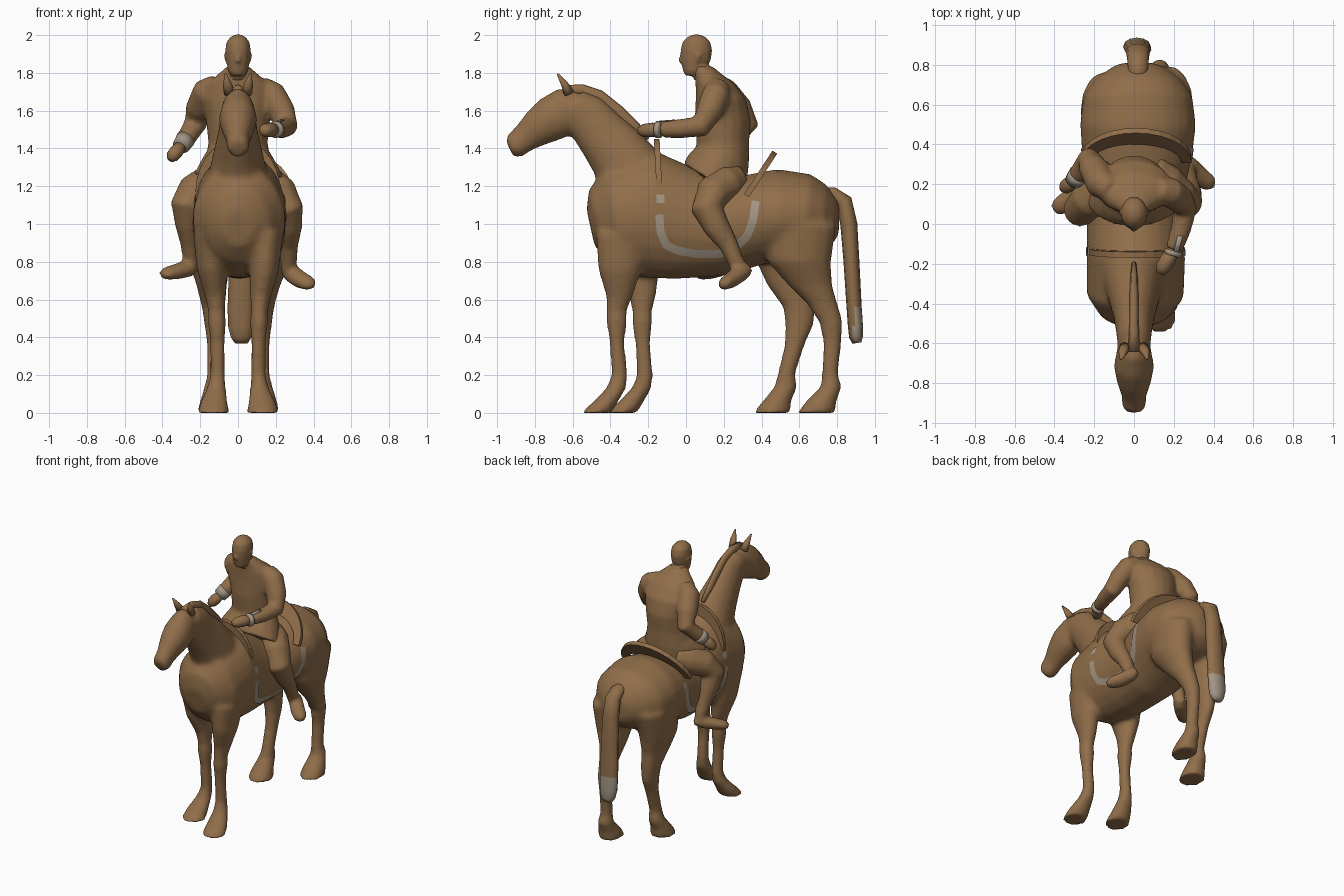
import bpy, bmesh, math
from mathutils import Vector
from mathutils.bvhtree import BVHTree


def material(name, col):
    m = bpy.data.materials.new(name)
    m.diffuse_color = (*col, 1)
    return m


BROWN = material("saddle brown", (0.28, 0.155, 0.068))
GREY = material("worn grey", (0.36, 0.30, 0.23))


def tube(bm, pts, n=14, flat=False):
    """Closed loft through (x, y, z, half width, half depth) rings."""
    cs = [Vector(p[:3]) for p in pts]
    rings = []
    for i, p in enumerate(pts):
        t = (cs[min(i + 1, len(cs) - 1)] - cs[max(i - 1, 0)]).normalized()
        if flat:
            side, deep = Vector((1, 0, 0)), Vector((0, 1, 0))
        else:
            ref = Vector((1, 0, 0)) if abs(t.x) < 0.9 else Vector((0, 1, 0))
            side = (ref - t * t.dot(ref)).normalized()
            deep = t.cross(side)
        rings.append([bm.verts.new(cs[i] + side * p[3] * math.cos(a) + deep * p[4] * math.sin(a))
                      for a in (2 * math.pi * k / n for k in range(n))])
    for a, b in zip(rings, rings[1:]):
        for k in range(n):
            bm.faces.new((a[k], a[(k + 1) % n], b[(k + 1) % n], b[k]))
    bm.faces.new(rings[0])
    bm.faces.new(rings[-1])


def finish(name, bm, mats=(BROWN,), voxel=0, smooth=True, soften=6):
    bmesh.ops.recalc_face_normals(bm, faces=bm.faces)
    me = bpy.data.meshes.new(name)
    bm.to_mesh(me)
    bm.free()
    for m in mats:
        me.materials.append(m)
    for f in me.polygons:
        f.use_smooth = smooth
    ob = bpy.data.objects.new(name, me)
    bpy.context.collection.objects.link(ob)
    if voxel:  # fuse overlapping lofts into one skin
        r = ob.modifiers.new("fuse", 'REMESH')
        r.mode, r.voxel_size, r.use_smooth_shade = 'VOXEL', voxel, True
        s = ob.modifiers.new("soften", 'SMOOTH')
        s.factor, s.iterations = 0.5, soften
    return ob


# Horse: trunk, neck, head and four legs fused together
bm = bmesh.new()
tube(bm, [(0, -.505, .98, .08, .10), (0, -.46, .99, .17, .20), (.005, -.36, 1.02, .245, .295),
          (.01, -.18, 1.05, .247, .337), (.005, 0, 1.0, .243, .297), (.005, .18, .98, .25, .257),
          (.015, .35, 1.02, .278, .242), (.02, .5, 1.05, .292, .242), (.02, .64, 1.04, .275, .225),
          (.02, .73, 1.03, .215, .18), (.02, .79, 1.03, .13, .12), (.02, .81, 1.03, .08, .08)], 24)
tube(bm, [(0, -.19, 1.1, .2, .25), (0, -.285, 1.27, .155, .185), (0, -.38, 1.40, .125, .16),
          (0, -.455, 1.485, .105, .14), (0, -.53, 1.575, .092, .127), (0, -.60, 1.625, .085, .10)], 16)
tube(bm, [(0, -.56, 1.63, .06, .09), (0, -.625, 1.605, .085, .125), (0, -.715, 1.555, .102, .122),
          (0, -.79, 1.505, .087, .10), (0, -.86, 1.45, .062, .076), (0, -.908, 1.412, .064, .07),
          (0, -.935, 1.40, .05, .05)], 16)
fore = [(-.33, .95, .15, .09, .15), (-.35, .75, .14, .077, .115), (-.352, .62, .12, .057, .072),
        (-.367, .54, .113, .046, .054), (-.367, .48, .112, .05, .056), (-.365, .37, .108, .04, .04),
        (-.352, .2, .107, .04, .044), (-.37, .13, .115, .052, .054), (-.425, .06, .127, .074, .067),
        (-.475, 0, .13, .087, .083)]
hind_r = [(.6, 1.0, .18, .12, .2), (.6, .8, .165, .112, .17), (.655, .68, .145, .082, .12),
          (.72, .58, .135, .062, .083), (.768, .48, .13, .052, .064), (.775, .37, .125, .044, .049),
          (.762, .2, .125, .044, .044), (.77, .14, .13, .054, .057), (.715, .06, .135, .074, .082),
          (.69, 0, .135, .087, .103)]
hind_l = [(.57, 1.0, .15, .12, .2), (.54, .8, .15, .112, .17), (.555, .68, .14, .082, .13),
          (.6, .56, .13, .062, .088), (.6, .46, .125, .052, .075), (.575, .36, .12, .044, .054),
          (.53, .2, .12, .044, .047), (.53, .14, .125, .054, .062), (.48, .06, .13, .074, .077),
          (.455, 0, .13, .087, .103)]
for sx, shift, leg in ((1, 0, fore), (-1, .135, fore), (1, 0, hind_r), (-1, 0, hind_l)):
    tube(bm, [(sx * x, y + shift * min(1, (1.25 - z) / .7), z, rx, ry) for y, z, x, rx, ry in leg], 14, True)
horse = finish("horse_body", bm, voxel=.016, soften=10)

# Ears
bm = bmesh.new()
for s in (-1, 1):
    tube(bm, [(s * .045, -.62, 1.69, .03, .028), (s * .055, -.64, 1.735, .025, .02),
              (s * .066, -.68, 1.795, .005, .005)], 8)
finish("horse_ears", bm)

# Mane ridge
bm = bmesh.new()
tube(bm, [(0, -.2, 1.45, .012, .02), (0, -.28, 1.515, .02, .035), (0, -.36, 1.595, .022, .035),
          (0, -.46, 1.675, .022, .035), (0, -.55, 1.71, .025, .03), (0, -.64, 1.71, .03, .025)], 8)
finish("mane", bm)

# Tail, worn grey at the tip
bm = bmesh.new()
tube(bm, [(.02, .70, 1.15, .04, .04), (.02, .78, 1.155, .05, .04), (.02, .835, 1.12, .055, .045),
          (.02, .862, 1.0, .06, .045), (.02, .876, .8, .067, .042), (.015, .89, .56, .07, .04),
          (.015, .897, .46, .068, .04), (.018, .9, .40, .055, .036), (.018, .905, .37, .035, .024)], 12)
for f in bm.faces:
    c = f.calc_center_median()
    f.material_index = int(c.z < .56 and c.y > .885)
finish("tail", bm, (BROWN, GREY))


# Saddle arches, pommel and cantle
def arch(name, cx, w, y, z, dy, dz, inner, thick):
    bm = bmesh.new()
    rows = []
    for k in range(15):
        a = math.pi * (k / 14 - .5)
        rows.append([bm.verts.new((cx + w * q * math.sin(a), y + dy * r * math.cos(a), z + dz * r * math.cos(a)))
                     for q, r in ((1, 1), (.82, inner))])
    for a, b in zip(rows, rows[1:]):
        bm.faces.new((a[0], b[0], b[1], a[1]))
    ob = finish(name, bm, smooth=False)
    m = ob.modifiers.new("thickness", 'SOLIDIFY')
    m.thickness, m.offset = thick, 0


arch("saddle_cantle", .01, .28, .32, 1.15, .15, .23, .62, .03)
arch("saddle_pommel", 0, .225, -.14, 1.17, -.015, .28, .65, .03)

# Saddle cloth border: thin strips laid on the flanks
bpy.context.view_layer.update()
tree = BVHTree.FromObject(horse, bpy.context.evaluated_depsgraph_get())
border = [(-.142, 1.05), (-.135, .96), (-.105, .89), (-.04, .86), (.06, .843), (.18, .845),
          (.26, .875), (.325, .94), (.355, 1.02), (.37, 1.12)]
bm = bmesh.new()
for sx in (-1, 1):
    for path in (border, [(-.135, 1.11), (-.135, 1.155)]):
        ps = [Vector(a).lerp(Vector(b), k / 4) for a, b in zip(path, path[1:]) for k in range(4)]
        ps.append(Vector(path[-1]))
        last = None
        for i, p in enumerate(ps):
            d = (ps[min(i + 2, len(ps) - 1)] - ps[max(i - 2, 0)]).normalized()
            row = []
            for k in (-1, 0, 1):
                q = p + Vector((-d.y, d.x)) * .021 * k
                hit = tree.ray_cast(Vector((sx, q.x, q.y)), Vector((-sx, 0, 0)))
                if hit[0]:
                    n = hit[1] if hit[1].x * sx > 0 else -hit[1]
                    row.append(bm.verts.new(hit[0] + n * .005))
            if len(row) < 3:
                last = None
                continue
            if last:
                for k in (0, 1):
                    bm.faces.new((last[k], row[k], row[k + 1], last[k + 1]))
            last = row
finish("cloth_border", bm, (GREY,))

# Rider coat: torso, skirt and sleeves
bm = bmesh.new()
tube(bm, [(0, .2, 1.2, .18, .12), (0, .19, 1.32, .175, .145), (0, .195, 1.43, .158, .14),
          (0, .195, 1.55, .17, .15), (0, .185, 1.66, .195, .135), (0, .155, 1.74, .17, .105),
          (0, .12, 1.79, .11, .075), (0, .085, 1.835, .06, .055)], 18, True)
tube(bm, [(0, .24, 1.43, .13, .11), (0, .19, 1.34, .19, .15), (0, .155, 1.285, .22, .165),
          (0, .125, 1.235, .245, .165)], 18)
arm_r = [(.12, .17, 1.72, .065), (.18, .16, 1.685, .076), (.23, .125, 1.6, .072), (.258, .075, 1.515, .06),
         (.235, -.03, 1.505, .052), (.2, -.13, 1.5, .044)]
arm_l = [(-.11, .17, 1.73, .065), (-.165, .2, 1.70, .078), (-.205, .28, 1.61, .074), (-.225, .325, 1.53, .062),
         (-.27, .26, 1.46, .053), (-.3, .22, 1.415, .044)]
for arm in (arm_r, arm_l):
    tube(bm, [(*p, p[3]) for p in arm], 12)
finish("rider_coat", bm, voxel=.013)

# Worn cuffs
bm = bmesh.new()
tube(bm, [(.201, -.135, 1.5, .046, .046), (.194, -.16, 1.5, .044, .044)], 12)
tube(bm, [(.232, -.06, 1.549, .014, .004), (.212, -.14, 1.543, .014, .004)], 8)
tube(bm, [(-.277, .25, 1.45, .053, .053), (-.304, .215, 1.41, .046, .046)], 12)
finish("coat_cuffs", bm, (GREY,))

# Hands
bm = bmesh.new()
tube(bm, [(.2, -.13, 1.5, .03, .03), (.17, -.18, 1.498, .04, .04), (.145, -.22, 1.495, .038, .036),
          (.13, -.25, 1.493, .02, .02)], 10)
tube(bm, [(-.3, .22, 1.415, .03, .03), (-.325, .2, 1.385, .038, .038), (-.345, .185, 1.36, .036, .036),
          (-.36, .175, 1.34, .018, .018)], 10)
finish("rider_hands", bm)

# Rider legs and boots
bm = bmesh.new()
leg_r = [(.08, .25, 1.23, .10), (.16, .2, 1.205, .105), (.22, .145, 1.165, .097), (.262, .11, 1.08, .086),
         (.27, .165, .98, .07), (.268, .225, .89, .052), (.268, .265, .80, .044), (.265, .28, .76, .042)]
leg_l = [(-.08, .25, 1.23, .10), (-.16, .18, 1.205, .105), (-.23, .115, 1.17, .097), (-.272, .07, 1.1, .086),
         (-.265, .11, 1.0, .07), (-.255, .15, .9, .052), (-.25, .18, .82, .044), (-.25, .185, .78, .042)]
for leg in (leg_r, leg_l):
    tube(bm, [(*p, p[3]) for p in leg], 12)
tube(bm, [(.255, .335, .77, .03, .032), (.275, .295, .745, .05, .048), (.33, .24, .705, .052, .045),
          (.375, .205, .685, .048, .036), (.4, .19, .672, .025, .02)], 10)
tube(bm, [(-.225, .22, .78, .03, .032), (-.26, .18, .765, .05, .046), (-.325, .125, .748, .052, .042),
          (-.38, .085, .737, .048, .033), (-.405, .07, .733, .025, .02)], 10)
finish("rider_legs", bm, voxel=.013)

# Rider head with nose, ears and neck
bm = bmesh.new()
tube(bm, [(0, .10, 1.76, .06, .058), (0, .085, 1.83, .057, .058), (0, .05, 1.85, .03, .035)], 12, True)
tube(bm, [(0, .03, 1.785, .035, .035), (0, .04, 1.81, .053, .056), (0, .052, 1.865, .063, .08),
          (0, .055, 1.92, .068, .085), (0, .055, 1.965, .061, .074), (0, .055, 1.992, .038, .046),
          (0, .055, 2.003, .015, .018)], 14, True)
tube(bm, [(0, -.018, 1.9, .01, .014), (0, -.024, 1.86, .016, .018), (0, -.018, 1.85, .01, .013)], 8, True)
for s in (-1, 1):
    tube(bm, [(s * .062, .06, 1.86, .008, .012), (s * .066, .063, 1.9, .01, .02)], 8, True)
finish("rider_head", bm, voxel=.009, soften=4)
